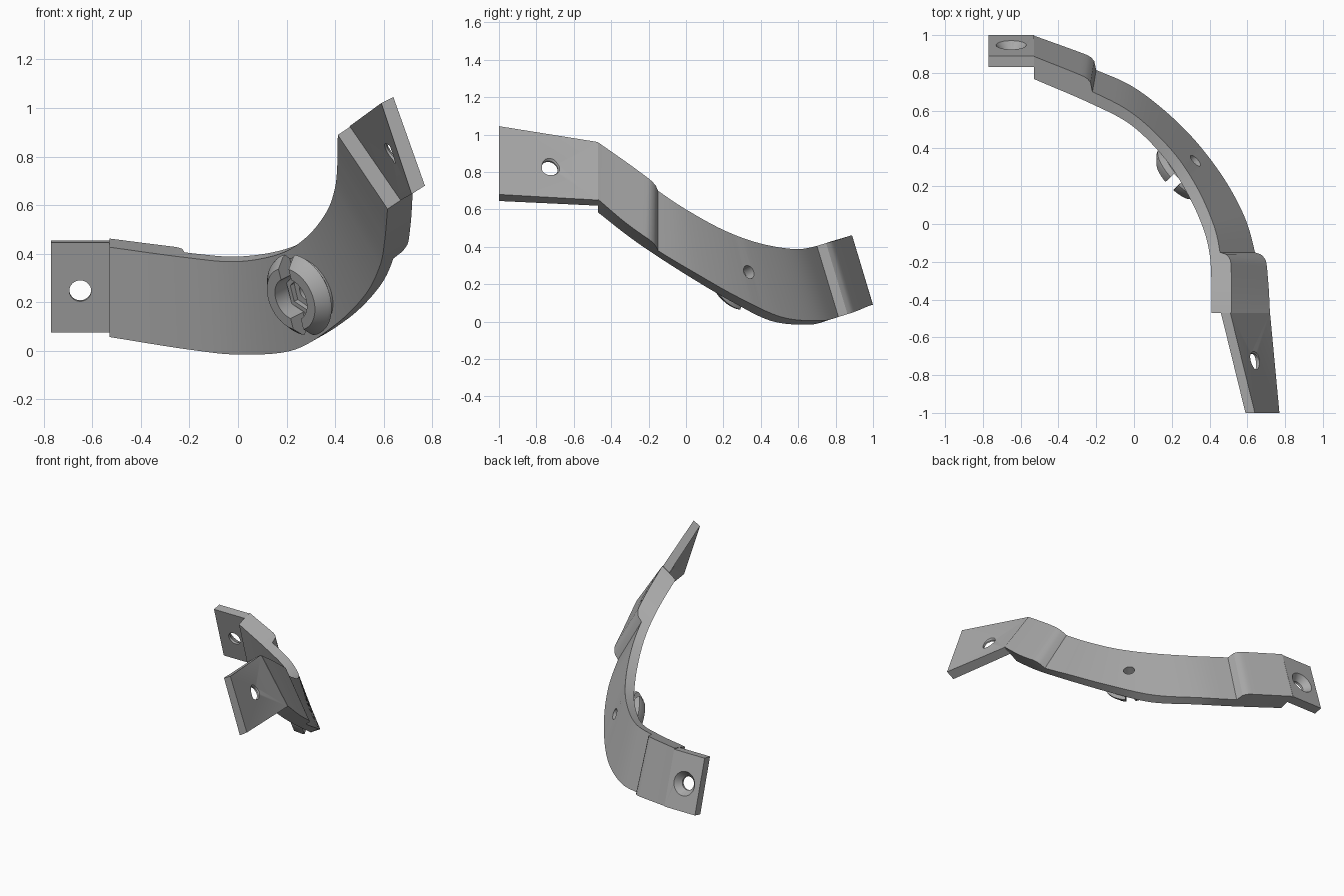
import bpy, bmesh, math
from mathutils import Vector as V, Matrix

old = bpy.data.objects.get("Cube")
if old:
    bpy.data.objects.remove(old, do_unlink=True)

grey = bpy.data.materials.new("plain_grey")
grey.use_nodes = True
grey.diffuse_color = (0.4, 0.4, 0.4, 1)
grey.node_tree.nodes["Principled BSDF"].inputs["Base Color"].default_value = (0.4, 0.4, 0.4, 1)

THICK, PAD = 0.065, 0.06
# Upper and lower outer edge of the band
TOP = [(-.53, .83, .445), (-.22, .70, .405), (0, .58, .388), (.2, .39, .42), (.33, .2, .49),
       (.42, 0, .6), (.455, -.15, .70), (.465, -.30, .81), (.465, -.47, .925)]
LOW = [(-.53, .94, .075), (-.20, .815, .025), (.02, .71, .005), (.26, .51, .025), (.45, .28, .13),
       (.58, .05, .26), (.64, -.15, .38), (.66, -.31, .49), (.67, -.47, .62)]


def spline(pts, u):
    """Smooth curve through the points."""
    p = [V(q) for q in pts]
    p = [2 * p[0] - p[1]] + p + [2 * p[-1] - p[-2]]
    i = min(int(u), len(pts) - 2)
    t = u - i
    a, b, c, d = p[i:i + 4]
    return 0.5 * (2 * b + (c - a) * t + (2 * a - 5 * b + 4 * c - d) * t * t
                  + (3 * b - a - 3 * c + d) * t ** 3)


def pad_height(u):
    """Raised pads at both ends, each with a rounded shoulder."""
    s = (u - 0.8) / 0.2 if u < 3 else (6.35 - u) / 0.35
    return PAD * math.sqrt(max(0, 1 - max(0, s) ** 2))


def section(u):
    top, low = spline(TOP, u), spline(LOW, u)
    w = (low - top).normalized()
    flat = V((w.x, w.y, 0))
    n = flat.normalized() * -w.z + V((0, 0, flat.length))
    h = pad_height(u)
    return [top + n * h, low + n * h, low - n * THICK, top - n * THICK]


def new_object(name, bm):
    bmesh.ops.recalc_face_normals(bm, faces=bm.faces)
    me = bpy.data.meshes.new(name)
    bm.to_mesh(me)
    bm.free()
    me.materials.append(grey)
    ob = bpy.data.objects.new(name, me)
    bpy.context.collection.objects.link(ob)
    return ob


def loft(name, rings, closed=False):
    """Skin rings of points; closed joins the last ring to the first."""
    bm = bmesh.new()
    vs = [[bm.verts.new(p) for p in r] for r in rings]
    n = len(vs[0])
    for a, b in list(zip(vs, vs[1:])) + ([(vs[-1], vs[0])] if closed else []):
        for i in range(n):
            j = (i + 1) % n
            bm.faces.new((a[i], a[j], b[j], b[i]))
    if not closed:
        bm.faces.new(vs[0])
        bm.faces.new(vs[-1])
    return new_object(name, bm)


def lathe(name, profile, matrix, sides=48, closed=False):
    """Turn (radius, height) pairs about the local z axis."""
    rings = [[matrix @ V((r * math.cos(a), r * math.sin(a), z))
              for a in (math.tau * k / sides for k in range(sides))] for r, z in profile]
    return loft(name, rings, closed)


def cut(ob, cutters):
    for c in cutters:
        m = ob.modifiers.new("cut", "BOOLEAN")
        m.operation, m.solver, m.object = "DIFFERENCE", "EXACT", c
    dg = bpy.context.evaluated_depsgraph_get()
    me = bpy.data.meshes.new_from_object(ob.evaluated_get(dg))
    ob.modifiers.clear()
    ob.data = me
    for c in cutters:
        bpy.data.objects.remove(c, do_unlink=True)


def frame(centre, axis, side):
    """Matrix with local z along axis and local x along side."""
    z = axis.normalized()
    x = (side - z * side.dot(z)).normalized()
    return Matrix.Translation(centre) @ Matrix((x, z.cross(x), z)).transposed().to_4x4()


# Curved band with its thicker end pads
STEPS = 16
band = loft("curved_band", [section(k / STEPS) for k in range(8 * STEPS + 1)])

# Mounting tabs, each with a countersunk hole: outer top, outer low, inner low, inner top
tab_data = {
    "back_tab": ([(-.53, .89, .455), (-.53, 1, .09), (-.53, .94, .075), (-.53, .83, .445)],
                 [(-.77, .89, .455), (-.77, 1, .09), (-.77, .94, .075), (-.77, .83, .445)], (-.65, .95, .265)),
    "front_tab": ([(.51, -.47, .96), (.72, -.47, .65), (.67, -.47, .62), (.46, -.47, .925)],
                  [(.64, -1, 1.045), (.77, -1, .68), (.715, -1, .645), (.59, -1, 1.02)], (.66, -.72, .835)),
}
tabs = []
for name, (root, tip, hole) in tab_data.items():
    tab = loft(name, [root, tip])
    a, b, c = V(root[0]), V(root[1]), V(tip[0])
    n = (b - a).cross(c - a).normalized()
    if n.dot(V((1, 1, 0))) < 0:
        n = -n
    centre = V(hole) - n * (V(hole) - a).dot(n)
    sink = [(.045, -.2), (.045, -.045), (.08, 0), (.08, .05)]
    cut(tab, [lathe("hole_cutter", sink, frame(centre, n, b - a))])
    tabs.append(tab)

# Split snap collar on the inside of the band
U = 3.55
mid = lambda u: (spline(TOP, u) + spline(LOW, u)) / 2
width = spline(LOW, U) - spline(TOP, U)
along = mid(U + .05) - mid(U - .05)
axis = along.cross(width)
if axis.dot(V((1, 1, 0))) < 0:
    axis = -axis
base = frame(mid(U) - axis.normalized() * (THICK - .008), -axis, width)
collar = lathe("snap_collar", [(.09, -.01), (.15, -.01), (.15, .02), (.178, .045), (.172, .06),
                               (.135, .1), (.09, .1)], base, closed=True)
slot = [[base @ V((x, y, z)) for y, z in ((-.03, .025), (.03, .025), (.03, .2), (-.03, .2))]
        for x in (-.3, .3)]
cut(collar, [loft("slot_cutter", slot)])
socket = lathe("socket_floor", [(.092, -.01), (.092, .03), (.07, .03), (.07, -.01)], base, 6, True)

# Screw hole through the band
cut(band, [lathe("bore_cutter", [(.037, -.2), (.037, .2)], base, 32)])

for ob in [band, collar, socket] + tabs:
    bpy.ops.object.select_all(action="DESELECT")
    ob.select_set(True)
    bpy.context.view_layer.objects.active = ob
    bpy.ops.object.shade_smooth_by_angle(angle=math.radians(25))
